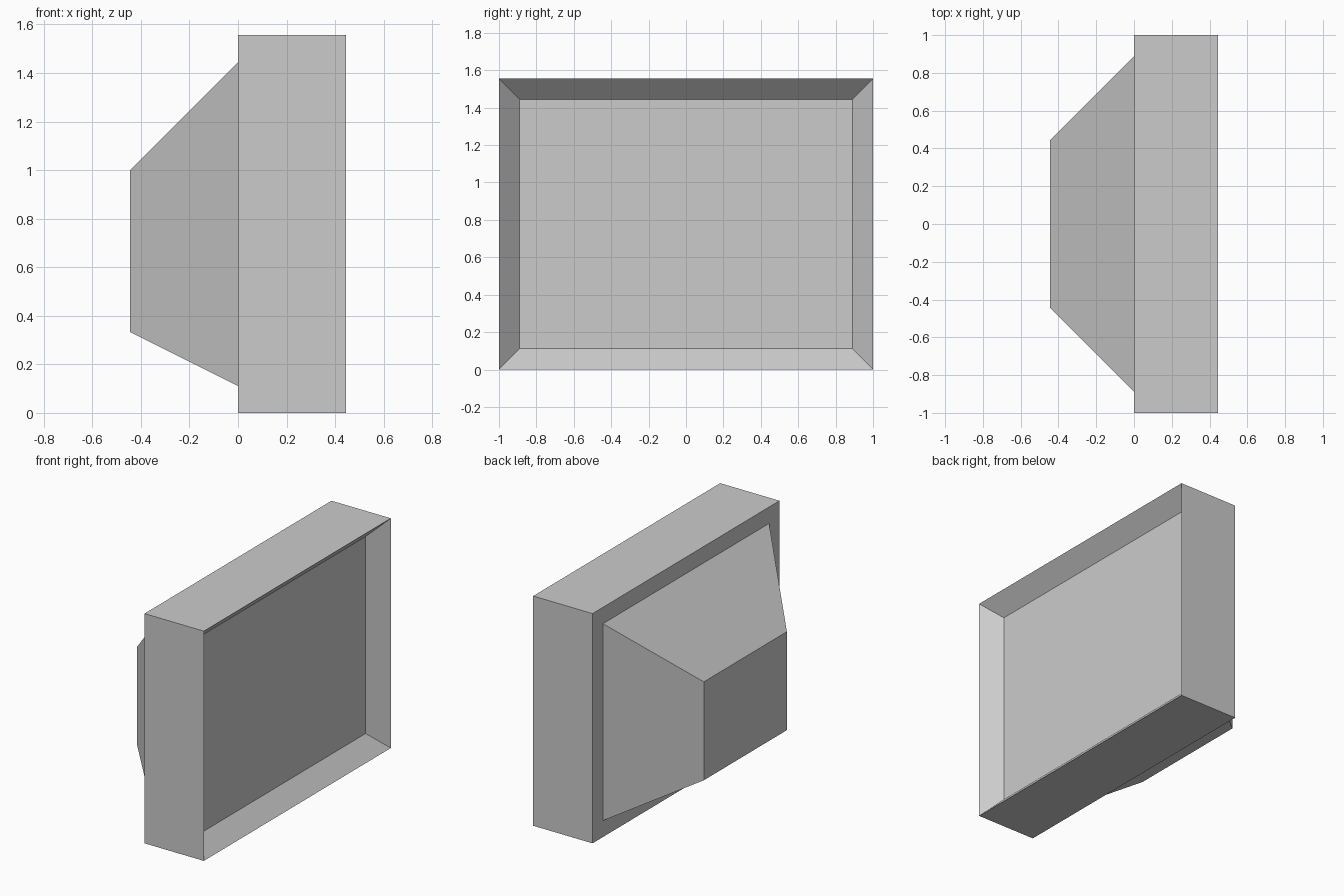
import bpy
import bmesh
from mathutils import Vector

U = 1 / 9  # modelling unit: bezel width and screen recess depth

cube = bpy.data.objects.get("Cube")
if cube:
    bpy.data.objects.remove(cube, do_unlink=True)

grey = bpy.data.materials.new("light grey plastic")
grey.use_nodes = True
colour = (0.6, 0.6, 0.6, 1)
grey.diffuse_color = colour
grey.node_tree.nodes["Principled BSDF"].inputs["Base Color"].default_value = colour


def box(low, high):
    """Box between two corners, measured in units."""
    bm = bmesh.new()
    bmesh.ops.create_cube(bm, size=1)
    low, high = Vector(low) * U, Vector(high) * U
    bmesh.ops.scale(bm, vec=high - low, verts=bm.verts)
    bmesh.ops.translate(bm, vec=(low + high) / 2, verts=bm.verts)
    return bm


def side(bm, sign):
    """Face pointing along x in the given direction."""
    bm.normal_update()
    return max(bm.faces, key=lambda f: f.normal.x * sign)


def finish(bm, name):
    mesh = bpy.data.meshes.new(name)
    bm.to_mesh(mesh)
    bm.free()
    mesh.materials.append(grey)
    obj = bpy.data.objects.new(name, mesh)
    bpy.context.collection.objects.link(obj)
    return obj


# Screen frame: a slab with the screen inset and pushed back
bm = box((0, -9, 0), (4, 9, 14))
screen = side(bm, 1)
bmesh.ops.inset_region(bm, faces=[screen], thickness=U, use_even_offset=True)
bmesh.ops.translate(bm, vec=(-U, 0, 0), verts=screen.verts)
finish(bm, "screen_frame")

# Rear housing: tapers to a smaller, lower back panel; open where it meets the frame
bm = box((-4, -8, 1), (0, 8, 13))
for v in side(bm, -1).verts:
    v.co.y *= 0.5
    v.co.z = (9 if v.co.z > 7 * U else 3) * U
bmesh.ops.delete(bm, geom=[side(bm, 1)], context='FACES_ONLY')
finish(bm, "rear_housing")
